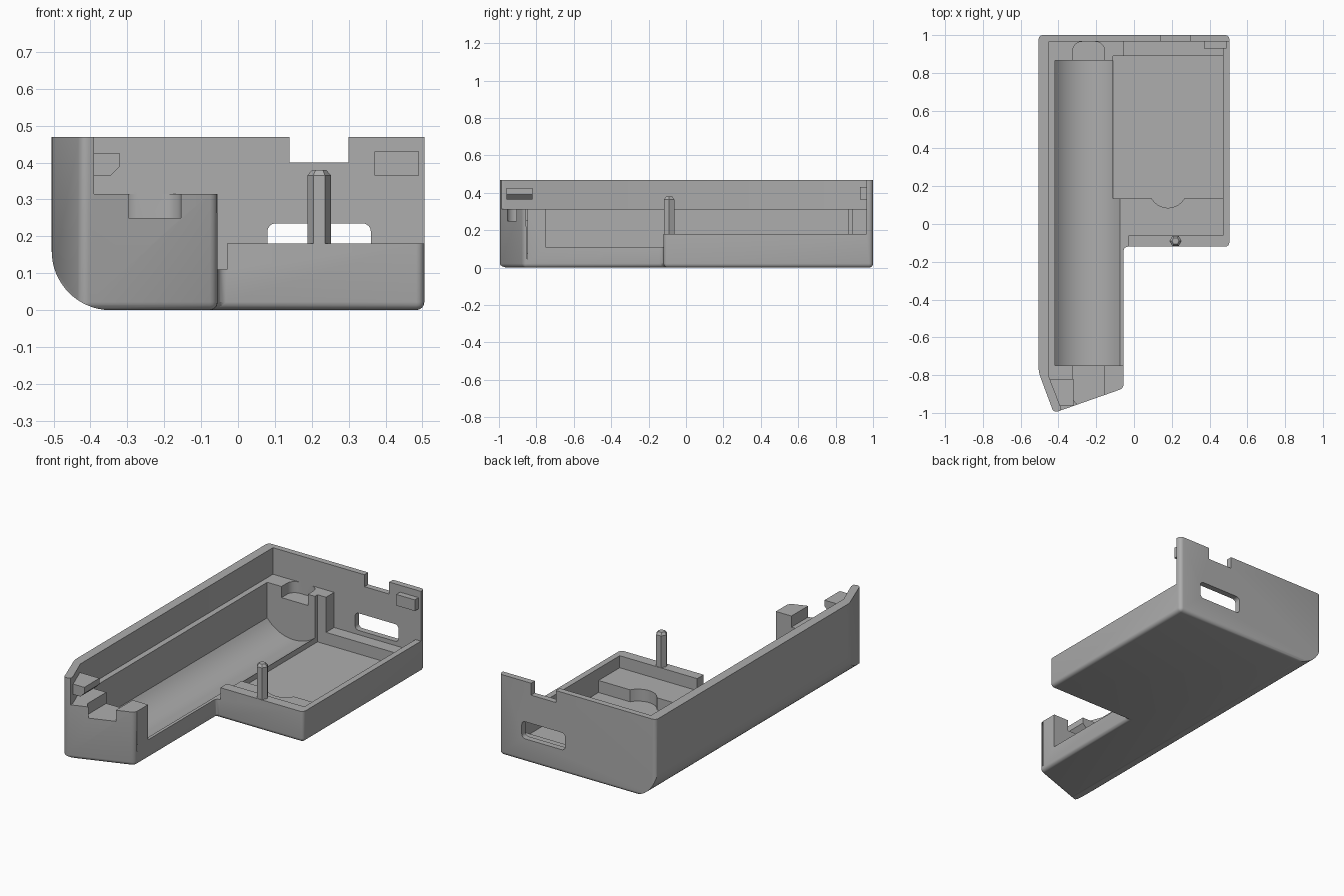
import bpy, bmesh, math

if "Cube" in bpy.data.objects:
    bpy.data.objects.remove(bpy.data.objects["Cube"])

grey = bpy.data.materials.new("plain_grey")
grey.diffuse_color = (0.42, 0.42, 0.42, 1)
grey.use_nodes = True
grey.node_tree.nodes["Principled BSDF"].inputs["Base Color"].default_value = grey.diffuse_color


def prism(name, pts, lo, hi, axis="z"):
    """Extrude a closed profile along an axis: z uses (x, y), y uses (x, z)."""
    place = (lambda p, h: (p[0], p[1], h)) if axis == "z" else (lambda p, h: (p[0], h, p[1]))
    bm = bmesh.new()
    a = [bm.verts.new(place(p, lo)) for p in pts]
    b = [bm.verts.new(place(p, hi)) for p in pts]
    bm.faces.new(a)
    bm.faces.new(b)
    for i in range(len(pts)):
        j = (i + 1) % len(pts)
        bm.faces.new((a[i], a[j], b[j], b[i]))
    bmesh.ops.recalc_face_normals(bm, faces=bm.faces)
    mesh = bpy.data.meshes.new(name)
    bm.to_mesh(mesh)
    bm.free()
    mesh.materials.append(grey)
    ob = bpy.data.objects.new(name, mesh)
    bpy.context.collection.objects.link(ob)
    return ob


def rect(x0, x1, y0, y1):
    return [(x0, y0), (x1, y0), (x1, y1), (x0, y1)]


def arc(cx, cy, r, a0, a1, n=8):
    return [(cx + r * math.cos(math.radians(a0 + (a1 - a0) * i / n)),
             cy + r * math.sin(math.radians(a0 + (a1 - a0) * i / n))) for i in range(n + 1)]


def round_rect(x0, x1, y0, y1, r):
    return (arc(x0 + r, y0 + r, r, 180, 270) + arc(x1 - r, y0 + r, r, 270, 360)
            + arc(x1 - r, y1 - r, r, 0, 90) + arc(x0 + r, y1 - r, r, 90, 180))


def boolean(ob, tool, operation="DIFFERENCE"):
    mod = ob.modifiers.new("cut", "BOOLEAN")
    mod.object, mod.operation, mod.solver = tool, operation, "EXACT"
    bpy.context.view_layer.objects.active = ob
    bpy.ops.object.modifier_apply(modifier=mod.name)
    bpy.data.objects.remove(tool)


# Outer shell: L-shaped outline with rounded corners and bottom edge
outline = [(-.505, 1), (-.505, -.785), (-.425, -1), (-.055, -.87),
           (-.055, -.12), (.505, -.12), (.505, 1)]
shell = prism("case_shell", outline, 0, .47)
bm = bmesh.new()
bm.from_mesh(shell.data)
edges = [e for e in bm.edges if min(v.co.z for v in e.verts) < .01]
bmesh.ops.bevel(bm, geom=edges, offset=.022, segments=4, profile=.5, affect="EDGES")
bmesh.ops.recalc_face_normals(bm, faces=bm.faces)
bm.to_mesh(shell.data)
bm.free()

# Large fillet along the lower left side
side = arc(-.345, .16, .16, 180, 270, 16) + [(.7, 0), (.7, .6), (-.505, .6)]
side = [(x, z - .0005 if z < .0005 else z) for x, z in side]
boolean(shell, prism("side_fillet", side, -1.2, 1.2, "y"), "INTERSECT")

# Cavities
upper = [(-.45, .965), (-.45, -.81), (-.39, -.965), (-.39, -1.2), (.7, -1.2), (.7, .965)]
boolean(shell, prism("upper_opening", upper, .315, 1))
boolean(shell, prism("low_right_wall", rect(-.03, .7, -.3, .965), .18, 1))
boolean(shell, prism("cell_opening", rect(-.417, -.03, -.75, .865), .11, 1))
boolean(shell, prism("board_opening", rect(-.055, .47, -.06, .965), .11, 1))
half = math.degrees(math.asin(.172 / .22))
trough = arc(-.245, .245, .22, 270 - half, 270 + half, 24) + [(-.073, .3), (-.417, .3)]
boolean(shell, prism("cell_trough", trough, -.75, .865, "y"))
boolean(shell, prism("board_pocket", rect(-.11, .47, .135, .89), .04, 1))
boolean(shell, prism("finger_notch", arc(.18, .185, .1, 0, 345, 23), .04, 1))

# Contact notches in both end blocks, then port and latch cut-outs in the back wall
for y0, y1 in ((.75, .965), (-.96, -.65)):
    boolean(shell, prism("contact_notch", round_rect(-.325, -.155, y0, y1, .05), .25, 1))
boolean(shell, prism("port_slot", round_rect(.08, .36, .135, .235, .022), .92, 1.1, "y"))
boolean(shell, prism("latch_cut", rect(.14, .3, .4, .6), .92, 1.1, "y"))

# Snap tabs
prism("back_snap_tab", rect(.37, .49, .365, .43), .93, .975, "y")
snap = [(-.43, .365), (-.345, .365), (-.32, .39), (-.32, .425), (-.43, .425)]
front = prism("front_snap_tab", snap, -.96, -.82, "y")
for v in front.data.vertices:  # follow the slanted wall
    if v.co.x < -.4 and v.co.y > -.9:
        v.co.x = -.465

# Locating pin with a chamfered tip
pin = prism("locating_pin", arc(.22, -.09, .032, 0, 300, 5), .15, .365)
bm = bmesh.new()
bm.from_mesh(pin.data)
top = max(bm.faces, key=lambda f: f.calc_center_median().z)
tip = bmesh.ops.extrude_face_region(bm, geom=[top])
verts = [g for g in tip["geom"] if isinstance(g, bmesh.types.BMVert)]
bmesh.ops.delete(bm, geom=[top], context="FACES_ONLY")
for v in verts:
    v.co = (.22 + (v.co.x - .22) * .6, -.09 + (v.co.y + .09) * .6, .38)
bmesh.ops.recalc_face_normals(bm, faces=bm.faces)
bm.to_mesh(pin.data)
bm.free()

# Smooth fillets, sharp edges elsewhere
bpy.ops.object.select_all(action="DESELECT")
shell.select_set(True)
bpy.context.view_layer.objects.active = shell
bpy.ops.object.shade_smooth_by_angle(angle=math.radians(28))
